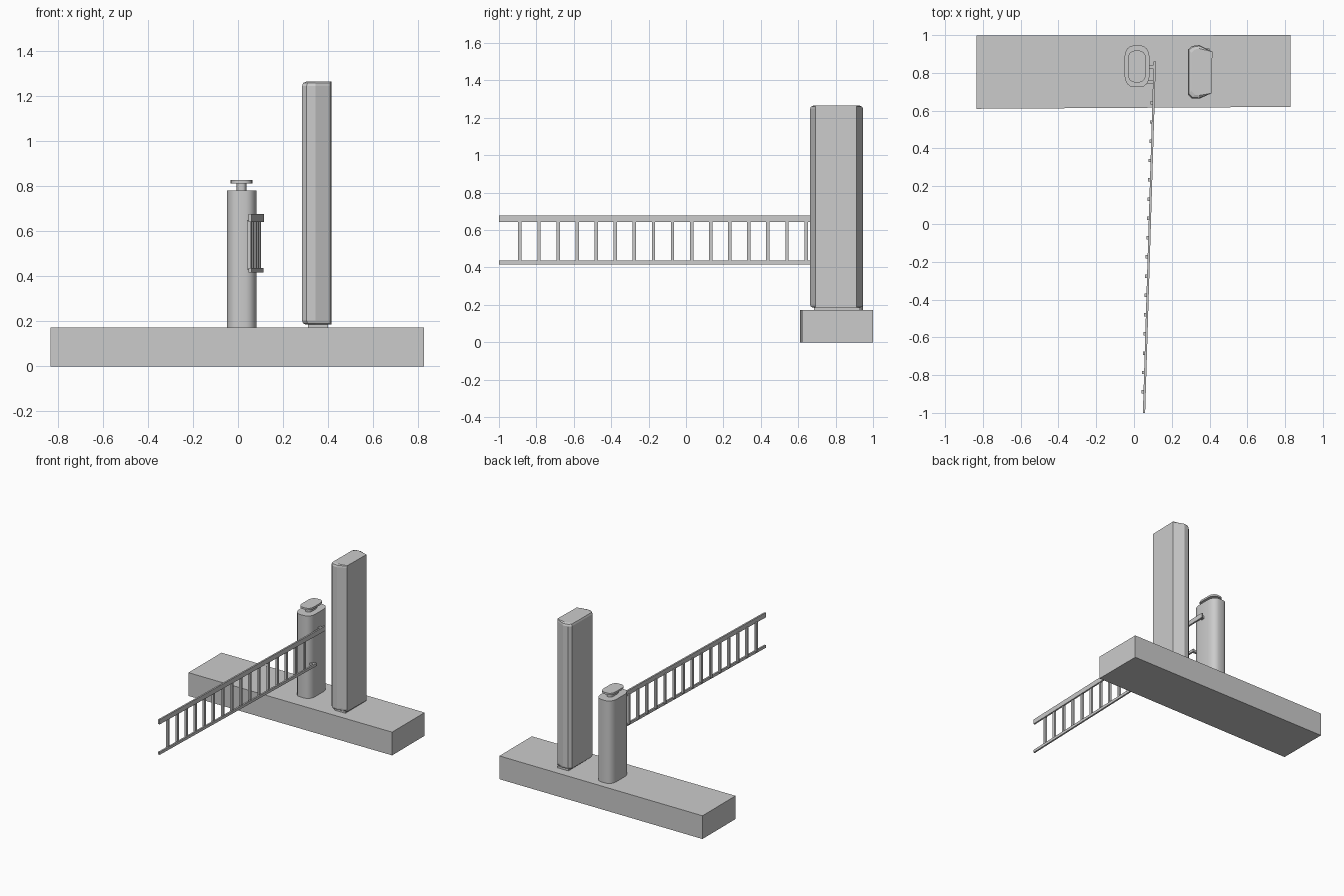
import bpy, bmesh
from math import sin, cos, pi

if "Cube" in bpy.data.objects:
    bpy.data.objects.remove(bpy.data.objects["Cube"])


def loft(name, rings, smooth=False):
    """Solid made from a stack of equal-length 3D rings, capped at both ends."""
    bm = bmesh.new()
    vs = [[bm.verts.new(p) for p in r] for r in rings]
    n = len(rings[0])
    for a, b in zip(vs, vs[1:]):
        for i in range(n):
            j = (i + 1) % n
            bm.faces.new((a[i], a[j], b[j], b[i]))
    bm.faces.new(vs[0][::-1])
    bm.faces.new(vs[-1])
    bmesh.ops.recalc_face_normals(bm, faces=bm.faces)
    me = bpy.data.meshes.new(name)
    bm.to_mesh(me)
    bm.free()
    ob = bpy.data.objects.new(name, me)
    bpy.context.collection.objects.link(ob)
    if smooth:
        bpy.ops.object.select_all(action='DESELECT')
        ob.select_set(True)
        bpy.context.view_layer.objects.active = ob
        bpy.ops.object.shade_smooth_by_angle(angle=0.6)
    return ob


def prism(name, outline, z0, z1, smooth=False):
    return loft(name, [[(x, y, z) for x, y in outline] for z in (z0, z1)], smooth)


def rect(x0, x1, y0, y1):
    return [(x0, y0), (x1, y0), (x1, y1), (x0, y1)]


def rounded(x0, x1, y0, y1, rx, ry, seg=4):
    """Rectangle outline with elliptical corners."""
    pts = []
    corners = ((x1 - rx, y1 - ry), (x0 + rx, y1 - ry), (x0 + rx, y0 + ry), (x1 - rx, y0 + ry))
    for k, (cx, cy) in enumerate(corners):
        for i in range(seg + 1):
            a = (k + i / seg) * pi / 2
            pts.append((cx + rx * cos(a), cy + ry * sin(a)))
    return pts


# Plinth, slightly out of square
prism("base", [(-.833, .61), (.828, .62), (.828, 1), (-.833, .997)], 0, .172)

# Gate post with its raised cap
prism("post", rounded(-.05, .082, .725, .945, .046, .06), .172, .782, True)
prism("cap_neck", rounded(-.006, .038, .785, .885, .015, .03), .782, .813, True)
prism("cap_plate", rounded(-.033, .064, .75, .918, .035, .045), .813, .827, True)

# Tall cabinet: left shell has rounded rims, right side is a faceted wedge
section = [(.345, .663), (.41, .692), (.415, .912), (.345, .947),
           (.305, .942), (.287, .925), (.285, .685), (.305, .665)]


def cabinet_ring(inset, z):
    ring = []
    for x, y in section:
        edge = inset if x < .4 else 0
        ring.append((x + (edge if x < .34 else 0), y + (edge if y < .8 else -edge), z))
    return ring


loft("tall_cabinet", [cabinet_ring(i, z) for i, z in (
    (.018, .185), (.005, .19), (0, .203), (0, 1.247), (.005, 1.26), (.018, 1.265))])
prism("cabinet_foot", rect(.312, .4, .685, .93), .172, .186)


# Barrier arm, swung a little off the y axis
def arm_x(y):
    return .053 + (y + 1) * .0305


def rail(name, y1, z0, z1, w=.006):
    a, b = arm_x(-1), arm_x(y1)
    prism(name, [(a - w, -1), (a + w, -1), (b + w, y1), (b - w, y1)], z0, z1)


rail("top_rail", .86, .642, .677)
rail("bottom_rail", .765, .417, .437)

for i in range(16):
    y = -.888 + i * .102
    x = arm_x(y) - .007
    prism(f"rung_{i + 1}", rect(x - .009, x + .007, y - .009, y + .009), .43, .65)

# Hinge brackets between post and rails
prism("top_hinge", rect(.07, .112, .82, .842), .65, .672)
prism("bottom_hinge", rect(.04, .108, .742, .76), .419, .435)
